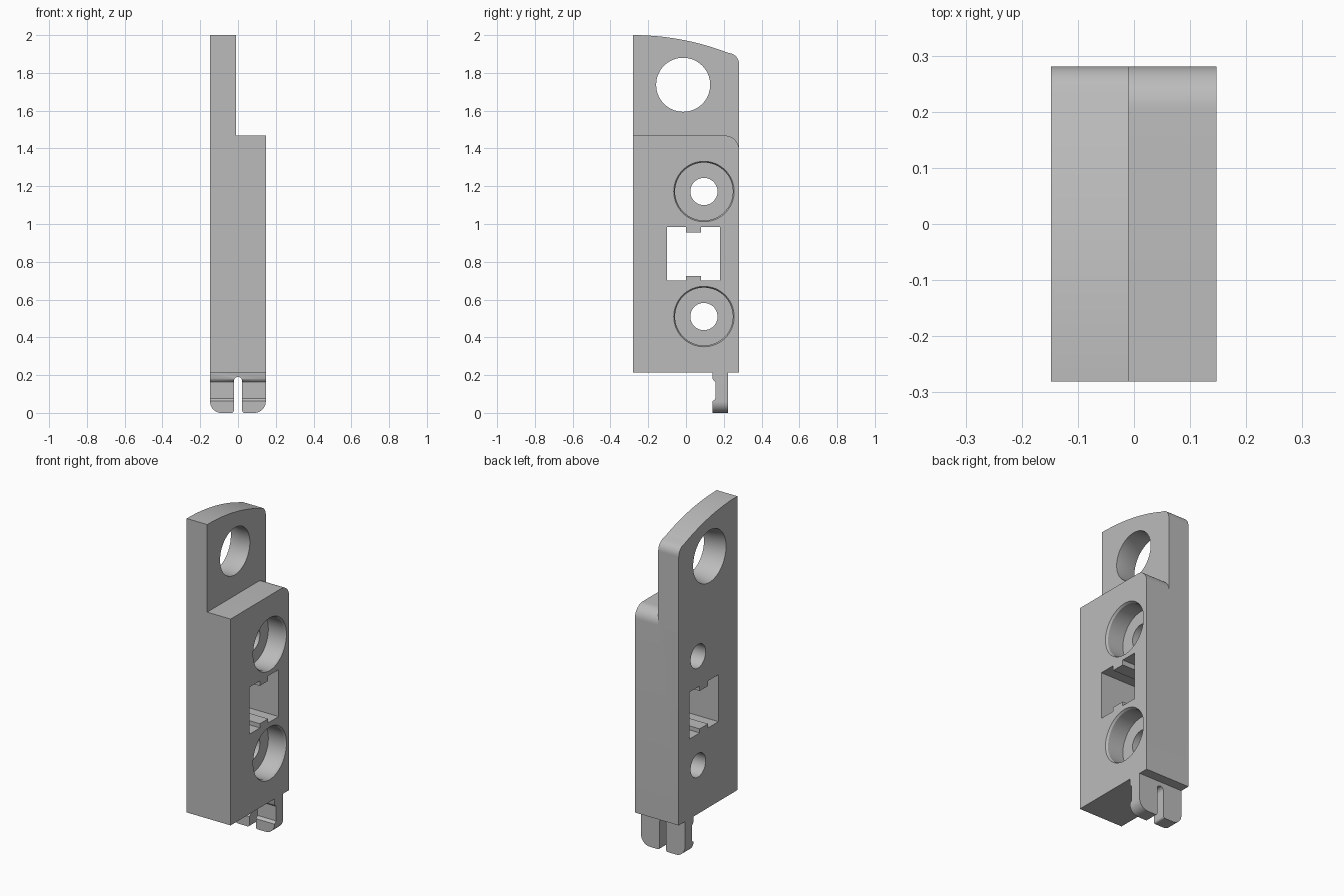
import bpy, bmesh, math

if "Cube" in bpy.data.objects:
    bpy.data.objects.remove(bpy.data.objects["Cube"])

grey = bpy.data.materials.new("plain grey")
grey.diffuse_color = (0.5, 0.5, 0.5, 1)
grey.use_nodes = True
grey.node_tree.nodes["Principled BSDF"].inputs["Base Color"].default_value = grey.diffuse_color

X0, X1, STEP = -0.148, 0.147, -0.01   # left side, right side, face of the thin tab
Y = 0.281                             # half depth


def prism(name, pts, lo, hi, axis="X"):
    """Extrude a (y, z) outline along x, or an (x, z) outline along y."""
    bm = bmesh.new()
    place = (lambda a, b, t: (t, a, b)) if axis == "X" else (lambda a, b, t: (a, t, b))
    low = [bm.verts.new(place(a, b, lo)) for a, b in pts]
    high = [bm.verts.new(place(a, b, hi)) for a, b in pts]
    bm.faces.new(low)
    bm.faces.new(high)
    for i in range(len(pts)):
        j = (i + 1) % len(pts)
        bm.faces.new((low[i], low[j], high[j], high[i]))
    return finish(name, bm)


def turned(name, y, z, rings, n=64):
    """Round solid along x from (x, radius) rings."""
    bm = bmesh.new()
    loops = [[bm.verts.new((x, y + r * math.cos(k * math.tau / n), z + r * math.sin(k * math.tau / n)))
              for k in range(n)] for x, r in rings]
    for a, b in zip(loops, loops[1:]):
        for k in range(n):
            m = (k + 1) % n
            bm.faces.new((a[k], a[m], b[m], b[k]))
    bm.faces.new(loops[0])
    bm.faces.new(loops[-1])
    return finish(name, bm)


def finish(name, bm):
    bmesh.ops.recalc_face_normals(bm, faces=bm.faces)
    mesh = bpy.data.meshes.new(name)
    bm.to_mesh(mesh)
    bm.free()
    mesh.materials.append(grey)
    ob = bpy.data.objects.new(name, mesh)
    bpy.context.collection.objects.link(ob)
    return ob


def boolean(ob, tool, operation="DIFFERENCE"):
    mod = ob.modifiers.new(tool.name, "BOOLEAN")
    mod.operation, mod.solver, mod.object = operation, "EXACT", tool
    bpy.context.view_layer.objects.active = ob
    bpy.ops.object.modifier_apply(modifier=mod.name)
    bpy.data.objects.remove(tool)


def arc(cx, cz, r, start, end, n=10):
    return [(cx + r * math.cos(math.radians(start + (end - start) * i / n)),
             cz + r * math.sin(math.radians(start + (end - start) * i / n))) for i in range(n + 1)]


def smooth(ob):
    bpy.ops.object.select_all(action="DESELECT")
    ob.select_set(True)
    bpy.context.view_layer.objects.active = ob
    bpy.ops.object.shade_smooth_by_angle(angle=math.radians(30))


# Body outline with a curved top and a rounded back corner
crown = arc(-Y, 0.6, 1.4, 90, 69, 20)
corner = arc(Y - 0.06, 1.846, 0.06, 65, 0, 8)
body = prism("body", [(-Y, 0.215)] + crown + corner + [(Y, 0.215)], X0, X1)

# Upper right part removed to leave the thin tab
shoulder = [(-0.6, 1.468)] + arc(Y - 0.075, 1.393, 0.075, 90, 0) + [(0.6, 1.393), (0.6, 2.5), (-0.6, 2.5)]
boolean(body, prism("shoulder_cut", shoulder, STEP, 0.5))

# Large tab hole, widening towards the left side
boolean(body, turned("tab_hole", -0.015, 1.737,
                     [(X0 - 0.02, 0.16), (X0, 0.158), (-0.07, 0.143), (0.05, 0.143)]))

# Counterbored screw holes with a small chamfer
for z in (0.51, 1.172):
    boolean(body, turned("screw_hole", 0.095, z,
                         [(-0.3, 0.072), (0.03, 0.072), (0.03, 0.153), (X1 - 0.012, 0.153),
                          (X1, 0.16), (X1 + 0.02, 0.165)]))

# Square window with a ridge above and below
window = [(-0.1, 0.7), (0, 0.7), (0, 0.725), (0.08, 0.725), (0.08, 0.7), (0.18, 0.7),
          (0.18, 0.985), (0.08, 0.985), (0.08, 0.955), (0, 0.955), (0, 0.985), (-0.1, 0.985)]
boolean(body, prism("window_cut", window, -0.5, 0.5))
smooth(body)

# Slotted foot clip, waisted on its front face
clip = prism("foot_clip", [(0.14, 0), (0.222, 0), (0.222, 0.22), (0.14, 0.22), (0.14, 0.182),
                           (0.144, 0.174), (0.155, 0.164), (0.155, 0.076), (0.15, 0.069),
                           (0.14, 0.062)], X0, X1)
R, S = 0.06, 0.022
outline = ([(X0, 0.3)] + arc(X0 + R, R, R, 180, 270) + arc(-S - 0.012, 0.012, 0.012, 270, 360, 4)
           + arc(0, 0.19 - S, S, 180, 0, 12) + arc(S + 0.012, 0.012, 0.012, 180, 270, 4)
           + arc(X1 - R, R, R, 270, 360) + [(X1, 0.3)])
boolean(clip, prism("clip_outline", outline, 0, 0.4, "Y"), "INTERSECT")
smooth(clip)
